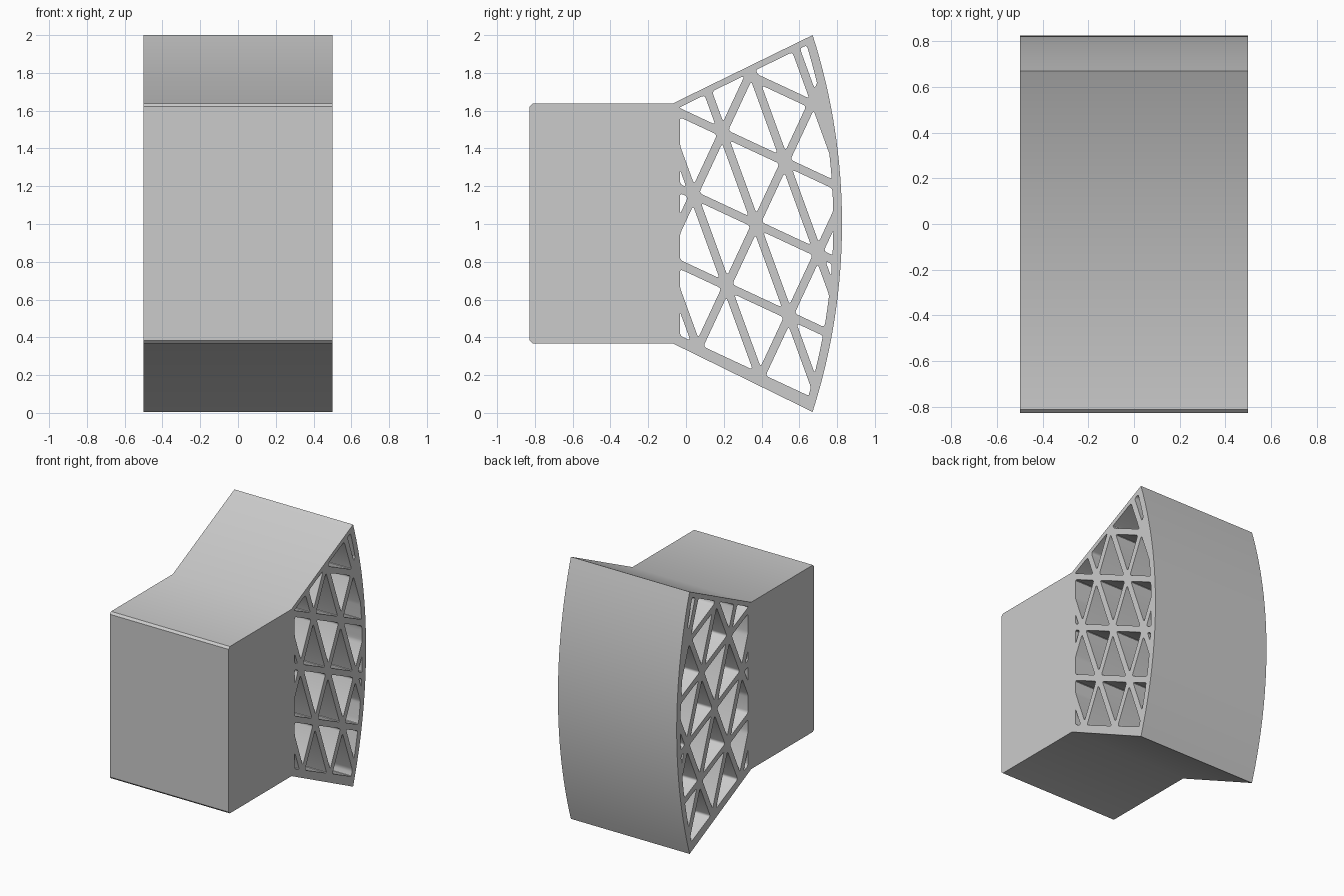
import bpy, bmesh
from math import sin, cos, radians, sqrt
from mathutils import Vector as V, Matrix

if "Cube" in bpy.data.objects:
    bpy.data.objects.remove(bpy.data.objects["Cube"])

HALF = 0.022      # half thickness of a lattice bar
STEP = 0.364      # lattice spacing
R = 3.275         # radius of the curved back face


def clip(poly, n, d):
    """Keep the part of a convex polygon where p.n >= d."""
    out = []
    for p, q in zip(poly, poly[1:] + poly[:1]):
        a, b = p.dot(n) - d, q.dot(n) - d
        if a >= 0:
            out.append(p)
        if (a > 0 > b) or (a < 0 < b):
            out.append(p.lerp(q, a / (a - b)))
    return out


def area(poly):
    return abs(sum(p.x * q.y - p.y * q.x for p, q in zip(poly, poly[1:] + poly[:1]))) / 2


def rounded(poly, r):
    """Round the sharp corners of a polygon."""
    out = []
    for i, p in enumerate(poly):
        a, b = poly[i - 1] - p, poly[(i + 1) % len(poly)] - p
        if a.length < 1e-5 or b.length < 1e-5:
            continue
        if a.angle(b) > 2.8:
            out.append(p)
            continue
        pa = p + a.normalized() * min(r, a.length * 0.4)
        pb = p + b.normalized() * min(r, b.length * 0.4)
        for t in (0, 0.33, 0.67, 1):
            out.append(pa.lerp(p, t).lerp(p.lerp(pb, t), t))
    return out


def arc(r, z0, z1, n):
    cy = 0.826 - R
    zs = [z0 + (z1 - z0) * i / n for i in range(n + 1)]
    return [V((cy + sqrt(r * r - (z - 1.003) ** 2), z)) for z in zs]


# Outer side profile (y, z): solid block in front, flared fan at the back
block_front = [V((-0.07, 1.638)), V((-0.812, 1.638)), V((-0.828, 1.622)),
               V((-0.828, 0.384)), V((-0.812, 0.368)), V((-0.07, 0.368))]
outline = arc(R, 0.005, 2.0, 32) + block_front

# Window region inside the fan walls
window = arc(R - 0.046, 0.0, 2.0, 40) + [V((-0.032, 2.0)), V((-0.032, 0.0))]
slope = V((-0.44, 0.9)).normalized()
window = clip(window, -slope, -(V((-0.07, 1.638)).dot(slope) - 0.034))
slope = V((0.44, 0.9)).normalized()
window = clip(window, slope, V((-0.07, 0.368)).dot(slope) + 0.05)

# Split the window with three families of bars
t = radians(25)
along, up = V((cos(t), -sin(t))), V((sin(t), cos(t)))
node = V((0.37, 1.0))
families = [
    (up, [-2 * STEP, -STEP, 0, STEP, 2 * STEP - 0.028]),
    (along, [k * STEP for k in (-2, -1, 0, 1)]),
    ((along + up).normalized(), [k * STEP / sqrt(2) for k in range(-2, 4)]),
]
cells = [window]
for n, offsets in families:
    ds = [-9] + [node.dot(n) + o for o in offsets] + [9]
    parts = []
    for c in cells:
        for lo, hi in zip(ds, ds[1:]):
            piece = clip(c, n, lo + HALF)
            if len(piece) > 2:
                piece = clip(piece, -n, -(hi - HALF))
            if len(piece) > 2:
                parts.append(piece)
    cells = parts
holes = [rounded(c, 0.018) for c in cells if area(c) > 0.0006]

# Extrude the profile with its holes across the width
curve = bpy.data.curves.new("profile", 'CURVE')
curve.dimensions = '2D'
curve.fill_mode = 'BOTH'
curve.extrude = 0.5
for loop in [outline] + holes:
    s = curve.splines.new('POLY')
    s.points.add(len(loop) - 1)
    for pt, p in zip(s.points, loop):
        pt.co = (p.x, p.y, 0, 1)
    s.use_cyclic_u = True
temp = bpy.data.objects.new("profile", curve)
bpy.context.collection.objects.link(temp)
bpy.context.view_layer.update()
mesh = bpy.data.meshes.new_from_object(temp.evaluated_get(bpy.context.evaluated_depsgraph_get()))
bpy.data.objects.remove(temp)

bm = bmesh.new()
bm.from_mesh(mesh)
bmesh.ops.remove_doubles(bm, verts=bm.verts, dist=1e-5)
# local x -> y, local y -> z, local z -> x
bm.transform(Matrix(((0, 0, 1, 0), (1, 0, 0, 0), (0, 1, 0, 0), (0, 0, 0, 1))))
bmesh.ops.recalc_face_normals(bm, faces=bm.faces)
bm.to_mesh(mesh)
bm.free()

body = bpy.data.objects.new("block_with_lattice_fan", mesh)
bpy.context.collection.objects.link(body)
bpy.context.view_layer.objects.active = body
body.select_set(True)
bpy.ops.object.shade_smooth_by_angle(angle=radians(35))
